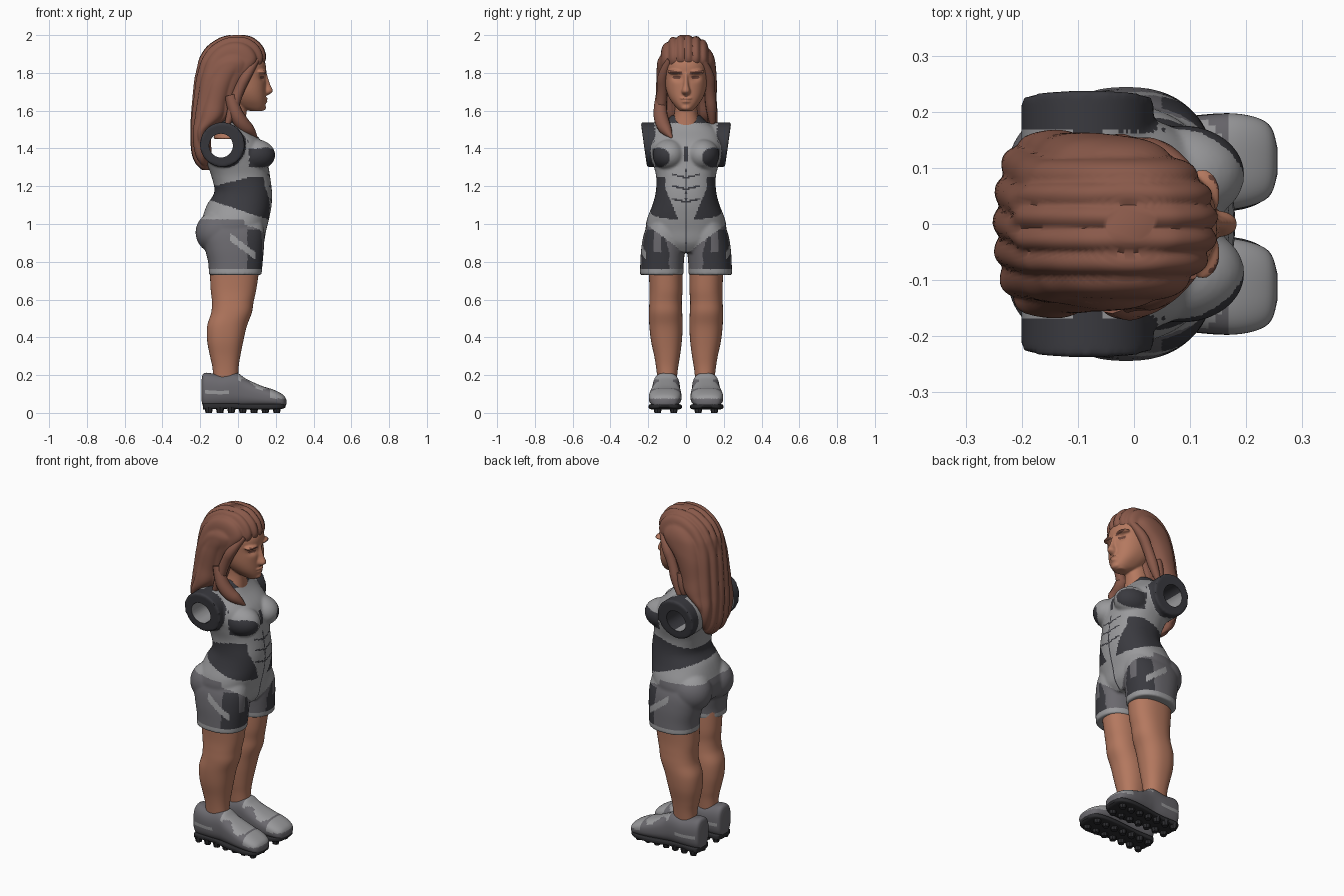
import bpy, bmesh, math
from mathutils import Matrix, Vector

if "Cube" in bpy.data.objects:
    bpy.data.objects.remove(bpy.data.objects["Cube"])


def material(name, rgb):
    m = bpy.data.materials.new(name)
    m.diffuse_color = (*rgb, 1)
    m.use_nodes = True
    m.node_tree.nodes["Principled BSDF"].inputs["Base Color"].default_value = m.diffuse_color
    return m


SKIN = material("skin", (0.46, 0.19, 0.115))
HAIR = material("hair_brown", (0.25, 0.10, 0.068))
LIGHT = material("light_grey", (0.32, 0.32, 0.33))
MID = material("mid_grey", (0.145, 0.14, 0.155))
DARK = material("dark_grey", (0.042, 0.042, 0.05))
SOLE = material("sole_black", (0.025, 0.025, 0.028))
BROW = material("dark_brown", (0.15, 0.06, 0.042))


def finish(name, bm, mats=()):
    bmesh.ops.recalc_face_normals(bm, faces=bm.faces)
    me = bpy.data.meshes.new(name)
    bm.to_mesh(me)
    bm.free()
    ob = bpy.data.objects.new(name, me)
    bpy.context.collection.objects.link(ob)
    for m in mats:
        me.materials.append(m)
    return ob


def loft(name, secs, axis="z", n=2.3, segs=48, steps=6, side=1, mats=()):
    """Smooth skin through superellipse sections (t, a0, a1, y0, y1)."""
    rows = []
    for i in range(len(secs) - 1):
        p = [secs[max(0, min(len(secs) - 1, i + k))] for k in (-1, 0, 1, 2)]
        for j in range(steps + (i == len(secs) - 2)):
            u = j / steps
            rows.append([b + 0.5 * u * (c - a + u * (2*a - 5*b + 4*c - d + u * (3*(b - c) + d - a)))
                         for a, b, c, d in zip(*p)])
    bm = bmesh.new()
    rings = []
    for t, a0, a1, y0, y1 in rows:
        ring = []
        for k in range(segs):
            w = 2 * math.pi * k / segs
            c, s = math.cos(w), math.sin(w)
            a = (a0 + a1) / 2 + (a1 - a0) / 2 * math.copysign(abs(c) ** (2 / n), c)
            y = side * ((y0 + y1) / 2 + (y1 - y0) / 2 * math.copysign(abs(s) ** (2 / n), s))
            ring.append(bm.verts.new((a, y, t) if axis == "z" else (t, y, a)))
        rings.append(ring)
    for r, q in zip(rings, rings[1:]):
        for k in range(segs):
            bm.faces.new((r[k], r[(k + 1) % segs], q[(k + 1) % segs], q[k]))
    bm.faces.new(rings[0])
    bm.faces.new(rings[-1])
    return finish(name, bm, mats)


def sym(secs):
    return [(t, a, b, -y, y) for t, a, b, y in secs]


def ball(loc, rad):
    bm = bmesh.new()
    bmesh.ops.create_uvsphere(bm, u_segments=32, v_segments=20, radius=1,
                              matrix=Matrix.Translation(loc) @ Matrix.Diagonal((*rad, 1)))
    return finish("ball", bm)


def cylinder_y(loc, r, depth, tilt=0):
    bm = bmesh.new()
    bmesh.ops.create_cone(bm, cap_ends=True, segments=48, radius1=r, radius2=r, depth=depth,
                          matrix=Matrix.Translation(loc) @ Matrix.Rotation(math.pi / 2, 4, "X"))
    for v in bm.verts:
        v.co.y += tilt * (v.co.z - loc[2])
    return finish("cylinder", bm)


def select(obs):
    bpy.ops.object.select_all(action="DESELECT")
    for o in obs:
        o.select_set(True)
    bpy.context.view_layer.objects.active = obs[0]


def smooth(ob, angle=40):
    select([ob])
    bpy.ops.object.shade_smooth_by_angle(angle=math.radians(angle))


def fuse(name, obs, voxel, passes):
    select(obs)
    bpy.ops.object.join()
    ob = obs[0]
    ob.name = name
    r = ob.modifiers.new("remesh", "REMESH")
    r.mode, r.voxel_size = "VOXEL", voxel
    bpy.ops.object.modifier_apply(modifier="remesh")
    s = ob.modifiers.new("smooth", "SMOOTH")
    s.factor, s.iterations = 0.5, passes
    bpy.ops.object.modifier_apply(modifier="smooth")
    return ob


def paint(ob, mats, rule):
    ob.data.materials.clear()
    for m in mats:
        ob.data.materials.append(m)
    for p in ob.data.polygons:
        p.material_index = mats.index(rule(*p.center, p.normal))


# Suit: torso, chest, shoulders, hips and shorts fused into one skin
parts = [loft("torso", sym([
    (.85, -.12, .10, .10), (.90, -.19, .135, .19), (.97, -.205, .15, .213), (1.03, -.19, .165, .205),
    (1.10, -.165, .178, .178), (1.17, -.125, .18, .160), (1.25, -.14, .170, .158),
    (1.32, -.165, .160, .175), (1.38, -.185, .155, .19), (1.44, -.19, .125, .19),
    (1.50, -.175, .065, .165), (1.54, -.14, .035, .11), (1.575, -.11, .02, .075)]))]
for s in (1, -1):
    parts += [
        ball((.085, s * .088, 1.365), (.112, .088, .085)),
        ball((-.105, s * .1, .955), (.12, .11, .115)),
        cylinder_y((-.083, s * .163, 1.42), .118, .12, s * .14),
        loft("shorts_leg", [(.73, -.155, .125, .014, .245), (.79, -.157, .13, .012, .242),
                            (.87, -.175, .137, .006, .237), (.95, -.19, .14, .006, .222),
                            (1.02, -.17, .13, .02, .19)], side=s)]
suit = fuse("suit", parts, .0075, 4)

# Arm openings run right through the shoulders
cutter = cylinder_y((-.09, 0, 1.415), .063, 1)
b = suit.modifiers.new("holes", "BOOLEAN")
b.operation, b.object = "DIFFERENCE", cutter
select([suit])
bpy.ops.object.modifier_apply(modifier="holes")
bpy.data.objects.remove(cutter)


def suit_rule(x, y, z, n):
    a = abs(y)
    d = math.hypot(x + .083, z - 1.42)
    if d < .066 or (d < .126 and a > .165) or z > 1.535:
        return DARK
    if z < .762:
        return LIGHT
    waist = min(1.025, .84 + .75 * a) if x > .03 else 1.025
    if z < waist:
        if a > .15 and -.04 < x < .09 and abs(z - .9 + .75 * x) < .02:
            return LIGHT
        if x > .055 and .85 < z < .96 and .13 < a < .17:
            return MID
        return DARK if x > .05 and z < .97 and a > .09 + max(0, z - .85) * .3 else MID
    inner = .11 - .42 * max(0, 1.19 - z) if x > 0 else -1
    if 1.12 - .33 * (x + .13) < z < (1.2 + .25 * (x + .13) if x < .06 else 1.25) and a > inner:
        return DARK
    if x > .06 and ((a - .145) / .06) ** 2 + ((z - 1.352) / .052) ** 2 < 1:
        return DARK
    if x > .05 and .1 < a and 1.40 < z < 1.5 and a > .25 - 1.1 * (z - 1.36):
        return DARK if a > .165 else LIGHT
    if x > .1 and ((a < .006 and z < 1.29) or (a < .013 and 1.33 < z < 1.41)):
        return DARK
    if x > .1 and a < .075 and any(abs(z - h - a * .25) < .0045 for h in (1.115, 1.185, 1.245)):
        return DARK
    return LIGHT


paint(suit, [LIGHT, MID, DARK], suit_rule)
smooth(suit, 50)

# Head, neck and facial relief
parts = [
    loft("skull", sym([(1.597, .07, .125, .03), (1.62, .0, .143, .055), (1.66, -.05, .147, .085),
                       (1.71, -.1, .147, .105), (1.78, -.15, .147, .115), (1.85, -.16, .145, .117),
                       (1.91, -.14, .11, .1), (1.95, -.08, .05, .05)])),
    loft("neck", sym([(1.45, -.13, .05, .09), (1.53, -.12, .045, .075), (1.6, -.11, .045, .06),
                      (1.69, -.11, .06, .062)])),
    loft("nose", sym([(1.683, .1, .16, .018), (1.703, .1, .184, .024), (1.74, .1, .170, .015),
                      (1.80, .1, .152, .012)])),
    ball((.138, 0, 1.665), (.02, .034, .008)), ball((.136, 0, 1.648), (.02, .028, .009)),
    ball((.125, 0, 1.617), (.024, .03, .018))]
for s in (1, -1):
    parts.append(ball((.122, s * .052, 1.806), (.032, .046, .013)))
head = fuse("head", parts, .005, 3)
for v in head.data.vertices:
    if v.co.x > .06:
        g = math.exp(-((abs(v.co.y) - .05) / .025) ** 2 - ((v.co.z - 1.775) / .018) ** 2)
        v.co.x -= .014 * g


def head_rule(x, y, z, n):
    a = abs(y)
    brow = abs(z - 1.795 - .15 * a) < .007 and .02 < a < .085
    eye = ((a - .05) / .023) ** 2 + ((z - 1.776) / .008) ** 2 < 1
    return BROW if x > .07 and (brow or eye) else SKIN


paint(head, [SKIN, BROW], head_rule)
smooth(head, 60)

# Hair: swept-back mass with combed grooves
hair = loft("hair", sym([
    (2.0, -.05, .04, .03), (1.985, -.1, .085, .085), (1.94, -.165, .132, .125), (1.88, -.205, .15, .15),
    (1.83, -.22, .125, .16), (1.75, -.233, .05, .163), (1.65, -.243, .0, .163), (1.56, -.25, -.04, .168),
    (1.48, -.252, -.145, .155), (1.38, -.247, -.15, .12), (1.32, -.225, -.155, .085),
    (1.285, -.19, -.165, .04)]), segs=128, n=2.1, mats=[HAIR])
for v in hair.data.vertices:
    c = v.co
    top = min(1, max(0, (c.z - 1.78) / .1))
    groove = top * abs(math.sin(c.y * 70 + .6)) + (1 - top) * abs(math.sin(c.y * 55 + c.z * 3))
    axis = Vector((-.08, 0, min(c.z, 1.8)))
    c -= (c - axis).normalized() * .012 * (1 - groove)
smooth(hair, 60)


# Loose locks framing the face and falling over the shoulders
def lock(name, pts):
    cu = bpy.data.curves.new(name, "CURVE")
    cu.dimensions, cu.bevel_depth, cu.bevel_resolution, cu.use_fill_caps = "3D", 1, 4, True
    sp = cu.splines.new("NURBS")
    sp.points.add(len(pts) - 1)
    sp.use_endpoint_u, sp.order_u = True, 3
    for p, (x, y, z, r) in zip(sp.points, pts):
        p.co, p.radius = (x, y, z, 1), r
    ob = bpy.data.objects.new(name, cu)
    bpy.context.collection.objects.link(ob)
    cu.materials.append(HAIR)
    select([ob])
    bpy.ops.object.convert(target="MESH")
    smooth(bpy.context.object, 60)


for s in (1, -1):
    lock("side_lock", [(.10, s * .085, 1.87, .015), (.05, s * .125, 1.80, .03), (.0, s * .125, 1.7, .028),
                       (-.03, s * .135, 1.6, .03), (-.06, s * .14, 1.52, .012)])
lock("shoulder_lock", [(-.04, -.13, 1.68, .03), (-.02, -.14, 1.6, .036), (.02, -.125, 1.53, .04),
                       (.07, -.10, 1.49, .03), (.10, -.075, 1.455, .004)])
lock("back_lock", [(-.06, .12, 1.66, .03), (-.07, .135, 1.58, .03), (-.08, .13, 1.53, .01)])

# Legs and shoes
for s in (1, -1):
    leg = loft("leg", [(.17, -.13, .0, .05, .15), (.24, -.135, .003, .042, .158), (.30, -.148, .012, .032, .168),
                       (.38, -.163, .028, .022, .185), (.46, -.163, .047, .018, .194),
                       (.53, -.142, .073, .02, .196), (.59, -.138, .083, .022, .194),
                       (.66, -.145, .098, .018, .193), (.78, -.15, .115, .018, .2)], side=s, mats=[SKIN])
    smooth(leg, 60)
    shoe = loft("shoe", [(-.192, .06, .18, .07, .14), (-.175, .03, .212, .043, .165), (-.09, .03, .203, .035, .175),
                         (-.01, .03, .213, .032, .177), (.04, .03, .182, .03, .182), (.12, .03, .145, .024, .194),
                         (.19, .03, .122, .028, .196), (.24, .03, .095, .048, .178), (.256, .045, .07, .09, .135)],
                axis="x", n=2.6, side=s)
    paint(shoe, [MID, LIGHT, SOLE], lambda x, y, z, n: SOLE if z < .045 else LIGHT if (
        (x > .0 and z > .135 - .2 * x + .02 * math.sin(x * 40) + .03) or (x > .17 and z > .075)
        or (-.17 < x < -.05 and .1 < z < .125)) else MID)
    smooth(shoe, 60)
    sole = loft("sole", [(-.185, .018, .05, .065, .145), (-.165, .018, .05, .04, .168), (-.05, .022, .05, .04, .168),
                         (.08, .018, .048, .025, .19), (.18, .018, .048, .024, .197), (.235, .022, .05, .045, .178),
                         (.252, .03, .05, .08, .145)], axis="x", n=5, side=s, mats=[SOLE])
    smooth(sole)
    bm = bmesh.new()
    for i in range(7):
        for y in (.065, .15):
            bmesh.ops.create_cone(bm, cap_ends=True, segments=8, radius1=.017, radius2=.024, depth=.032,
                                  matrix=Matrix.Translation((-.155 + i * .06, s * y, .016)))
    finish("sole_lugs", bm, [SOLE])
